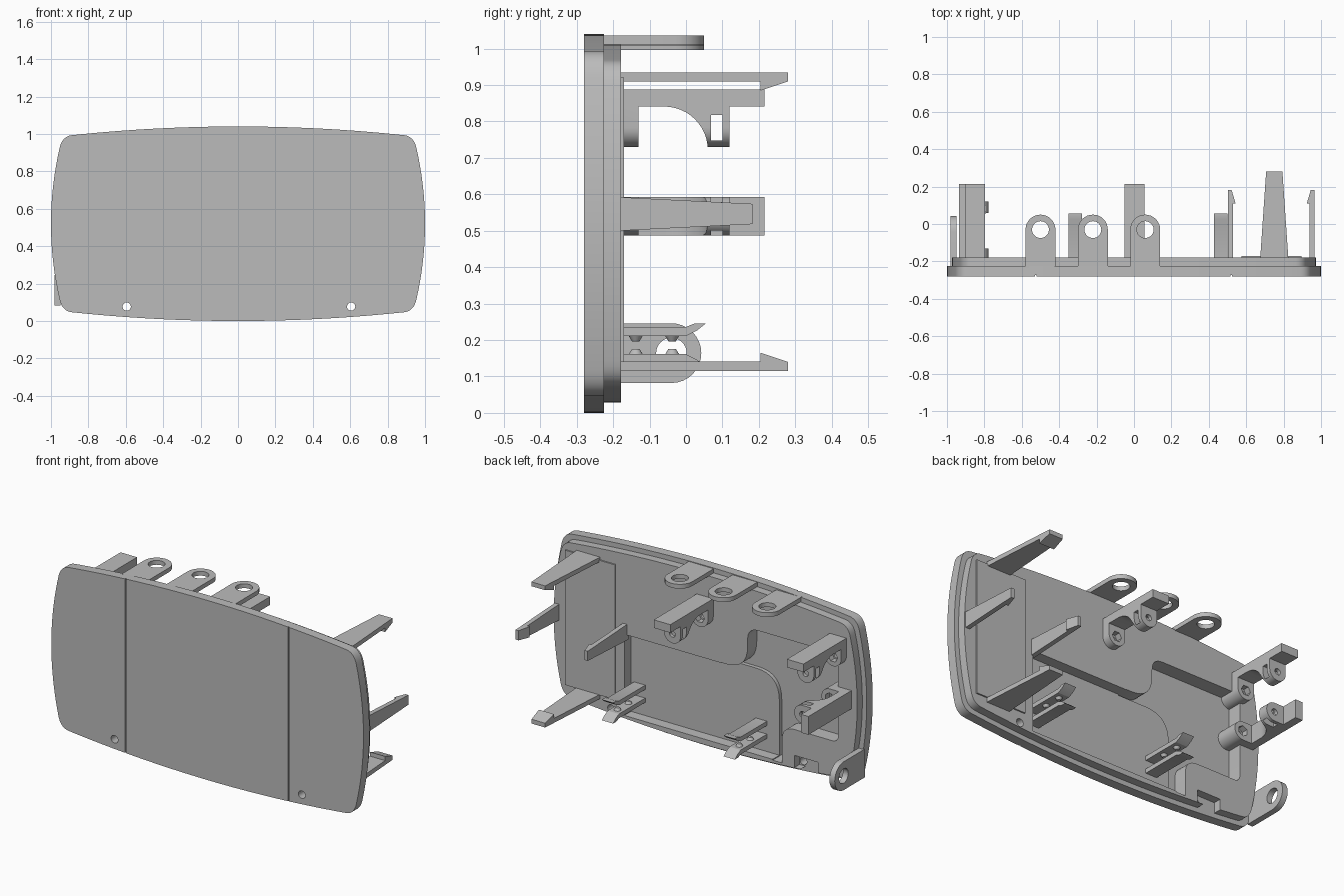
import bpy, bmesh, math
from mathutils import Vector, Matrix

if "Cube" in bpy.data.objects:
    bpy.data.objects.remove(bpy.data.objects["Cube"], do_unlink=True)

grey = bpy.data.materials.new("plain_grey")
grey.use_nodes = True
grey.diffuse_color = (0.5, 0.5, 0.5, 1)
grey.node_tree.nodes["Principled BSDF"].inputs["Base Color"].default_value = (0.5, 0.5, 0.5, 1)


def prism(name, pts, axis, lo, hi):
    """Extrude a 2D outline along an axis; the outline uses the other two axes in order."""
    place = {"x": lambda a, b, d: (d, a, b), "y": lambda a, b, d: (a, d, b),
             "z": lambda a, b, d: (a, b, d)}[axis]
    bm = bmesh.new()
    rings = [[bm.verts.new(place(a, b, d)) for a, b in pts] for d in (lo, hi)]
    n = len(pts)
    bm.faces.new(rings[0])
    bm.faces.new(rings[1][::-1])
    for i in range(n):
        j = (i + 1) % n
        bm.faces.new((rings[0][i], rings[0][j], rings[1][j], rings[1][i]))
    bmesh.ops.recalc_face_normals(bm, faces=bm.faces)
    mesh = bpy.data.meshes.new(name)
    bm.to_mesh(mesh)
    bm.free()
    mesh.materials.append(grey)
    obj = bpy.data.objects.new(name, mesh)
    bpy.context.collection.objects.link(obj)
    return obj


def rect(a0, a1, b0, b1):
    return [(a0, b0), (a1, b0), (a1, b1), (a0, b1)]


def arc(a, b, r, start, end, n=16):
    return [(a + r * math.cos(math.radians(start + (end - start) * i / n)),
             b + r * math.sin(math.radians(start + (end - start) * i / n))) for i in range(n + 1)]


def circle(a, b, r, n=32):
    return arc(a, b, r, 0, 360, n)[:-1]


def rounded(corners, n=8):
    """Polygon whose corners (a, b, radius) are softened with curves."""
    out = []
    for i, (a, b, r) in enumerate(corners):
        p = Vector((a, b))
        if r == 0:
            out.append((a, b))
            continue
        s = p + (Vector(corners[i - 1][:2]) - p).normalized() * r
        e = p + (Vector(corners[(i + 1) % len(corners)][:2]) - p).normalized() * r
        for k in range(n + 1):
            t = k / n
            q = s * (1 - t) ** 2 + p * 2 * t * (1 - t) + e * t * t
            out.append((q.x, q.y))
    return out


def combine(obj, tool, op="DIFFERENCE"):
    mod = obj.modifiers.new("combine", "BOOLEAN")
    mod.operation, mod.object, mod.solver = op, tool, "EXACT"
    bpy.context.view_layer.update()
    dg = bpy.context.evaluated_depsgraph_get()
    mesh = bpy.data.meshes.new_from_object(obj.evaluated_get(dg))
    obj.modifiers.clear()
    obj.data = mesh
    bpy.data.objects.remove(tool, do_unlink=True)


def cut(obj, pts, axis, lo, hi):
    combine(obj, prism("cutter", pts, axis, lo, hi))


def barrel(inset):
    """Plate outline with bowed edges and soft corners."""
    quarter = [(x, 0.52 - 0.048 * (x / 0.9) ** 2) for x in [0.89 * i / 16 for i in range(17)]]
    p, c, q = Vector(quarter[-1]), Vector((0.942, 0.466)), Vector((0.955, 0.40))
    for i in range(1, 9):
        t = i / 8
        v = p * (1 - t) ** 2 + c * 2 * t * (1 - t) + q * t * t
        quarter.append((v.x, v.y))
    quarter += [(1 - 0.045 * (z / 0.4) ** 2, z) for z in [0.4 * (1 - i / 10) for i in range(1, 11)]]
    half = quarter + [(x, -z) for x, z in quarter[-2::-1]]
    full = half + [(-x, z) for x, z in half[-2:0:-1]]
    return [(x * (1 - inset), 0.52 + z * (1 - inset / 0.52)) for x, z in full]


# Front plate with seams, and the stepped back plate with its pockets
front = prism("front_plate", barrel(0), "y", -0.28, -0.225)
back = prism("back_plate", barrel(0.028), "y", -0.23, -0.178)
combine(front, back, "UNION")
front.name = "cover_plate"
for x in (-0.525, 0.52):
    cut(front, rect(x - 0.003, x + 0.003, -0.1, 1.1), "y", -0.3, -0.274)
cut(front, rect(-0.45, 0.52, 0.06, 0.53), "y", -0.24, 0)
cut(front, rounded([(-0.1, 0.532, 0), (-0.27, 0.532, 0.14), (-0.27, 0.78, 0.07), (-0.85, 0.78, 0.05),
                    (-0.85, 0.27, 0.04), (-0.49, 0.27, 0.08), (-0.49, 0.055, 0), (-0.43, 0.055, 0),
                    (-0.43, 0.525, 0.15), (-0.1, 0.525, 0)]), "y", -0.262, 0)
cut(front, rect(-0.72, -0.57, 0.05, 0.12), "y", -0.225, 0)
for x in (-0.595, 0.605):
    cut(front, circle(x, 0.077, 0.022), "y", -0.4, 0)

# Three eyelet tabs along the top edge
for i, x in enumerate((-0.5, -0.22, 0.06)):
    top = 1.036 - 0.059 * x * x
    tab = prism(f"top_eyelet_{i + 1}", [(x + 0.08, -0.235)] + arc(x, -0.03, 0.08, 0, 180) + [(x - 0.08, -0.235)],
                "z", top - 0.025, top)
    cut(tab, circle(x, -0.03, 0.045), "z", 0.9, 1.2)

# Eyelet tab on the right side
tab = prism("side_eyelet", [(-0.235, 0.082)] + arc(-0.04, 0.164, 0.082, -90, 90) + [(-0.235, 0.246)],
            "x", -0.982, -0.948)
cut(tab, circle(-0.04, 0.164, 0.042), "x", -1.1, -0.8)

# Rectangular panel and the four snap clips around it
prism("panel", rect(0.575, 0.895, 0.14, 0.92), "y", -0.18, -0.17)


def snap_clip(name, profile, axis, lo, hi, narrow):
    """Hooked arm, tapered in width from the base to the tip."""
    obj = prism(name, profile, axis, lo, hi)
    k, mid = "xyz".index(axis), (lo + hi) / 2
    for v in obj.data.vertices:
        t = (v.co.y + 0.18) / 0.46
        v.co[k] = mid + (v.co[k] - mid) * (1 - t * narrow)


hook = [(-0.19, 0), (0.28, 0), (0.28, 0.025), (0.205, 0.05), (0.205, 0.026), (-0.19, 0.026)]
snap_clip("upper_clip", [(y, 0.935 - d) for y, d in hook], "x", 0.675, 0.825, 0.42)
snap_clip("lower_clip", [(y, 0.115 + d) for y, d in hook], "x", 0.675, 0.825, 0.42)
side = [(0, -0.19), (0, 0.182), (0.02, 0.182), (0.041, 0.11), (0.027, 0.11), (0.027, -0.19)]
snap_clip("inner_clip", [(0.502 + d, y) for d, y in side], "z", 0.5, 0.592, 0.5)
snap_clip("outer_clip", [(0.965 - d, y) for d, y in side], "z", 0.5, 0.592, 0.5)

# Two pairs of flared gripping fingers with small teeth
for label, x in (("left", 0.465), ("right", -0.315)):
    for word, s in (("upper", 1), ("lower", -1)):
        z = 0.186
        prof = [(-0.25, 0.025), (0.0, 0.025), (0.03, 0.04), (0.055, 0.06), (0.025, 0.06),
                (0.0, 0.05), (-0.25, 0.05)]
        finger = prism(f"{label}_{word}_finger", [(y, z + s * d) for y, d in prof], "x", x - 0.036, x + 0.036)
        for y in (-0.138, -0.038):
            bm = bmesh.new()
            bmesh.ops.create_cone(bm, cap_ends=True, segments=16, radius1=0.022, radius2=0.01, depth=0.02)
            bmesh.ops.transform(bm, verts=bm.verts, matrix=Matrix.Translation((x, y, z + s * 0.02))
                                @ Matrix.Rotation(0 if s < 0 else math.pi, 4, "X"))
            bm.from_mesh(finger.data)
            bm.to_mesh(finger.data)
            bm.free()


def bracket(name):
    """Arched bracket with two rounded legs hanging from a bar at local z = 0."""
    prof = ([(-0.27, 0), (0.215, 0), (0.215, -0.047), (0.12, -0.047), (0.12, -0.16)]
            + arc(-0.06, -0.167, 0.12, 0, 90, 12) + [(-0.13, -0.047), (-0.13, -0.16), (-0.27, -0.16)])
    obj = prism(name, prof, "y", 0, 1)
    bpy.data.objects.remove(obj, do_unlink=True)
    obj = prism(name, prof, "x", -0.053, 0.053)
    shape = [(0.053, 0.1)] + arc(0, -0.105, 0.053, 0, -180) + [(-0.053, 0.1)]
    combine(obj, prism("outline", shape, "y", -0.5, 0.5), "INTERSECT")
    cut(obj, circle(0, -0.105, 0.03, 6), "y", -0.165, -0.1)
    cut(obj, circle(0, -0.105, 0.018, 20), "y", -0.18, 0.2)
    cut(obj, rect(0.068, 0.1, -0.14, -0.07), "x", -0.1, 0.1)
    # Keep the foot of the bracket from showing inside the deep pocket walls
    return obj


bracket("middle_bracket").location = (0.003, 0, 0.888)
bracket("upper_side_bracket").location = (-0.85, 0, 0.888)
lower = bracket("lower_side_bracket")
lower.rotation_euler = (0, -math.pi / 2, 0)
lower.location = (-0.935, 0, 0.54)

# Smooth the curved walls while keeping crisp edges
bpy.ops.object.select_all(action="DESELECT")
for obj in bpy.context.collection.objects:
    if obj.type == "MESH":
        obj.select_set(True)
        bpy.context.view_layer.objects.active = obj
bpy.ops.object.shade_smooth_by_angle(angle=math.radians(25))
